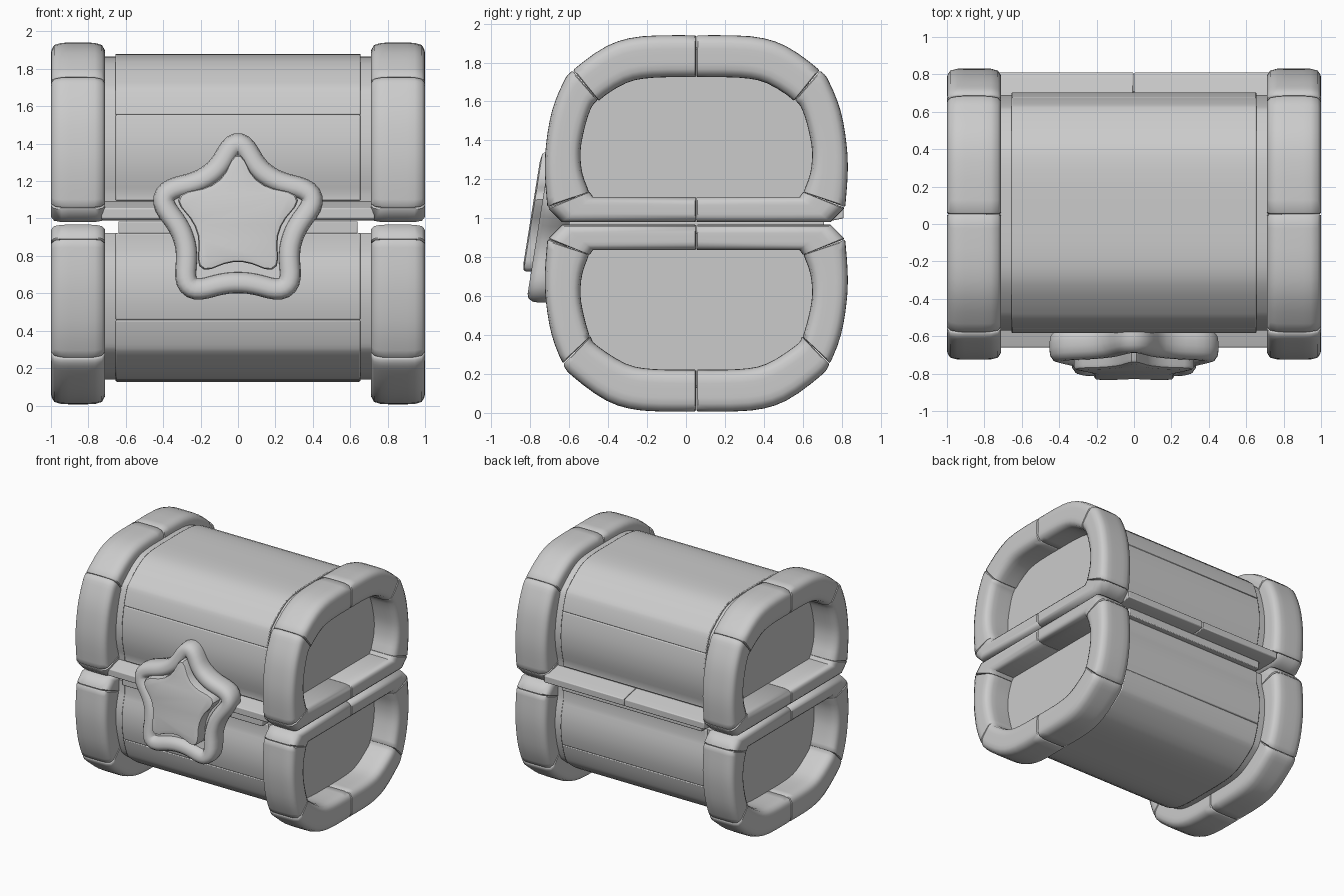
import bpy, bmesh, math
from mathutils import Vector

if "Cube" in bpy.data.objects:
    bpy.data.objects.remove(bpy.data.objects["Cube"])

grey = bpy.data.materials.new("plain grey")
grey.use_nodes = True
grey.diffuse_color = (0.6, 0.6, 0.6, 1)
grey.node_tree.nodes["Principled BSDF"].inputs["Base Color"].default_value = (0.6, 0.6, 0.6, 1)

CY = 0.053  # middle of the chest in y


def finish(name, bm, bevel=0.0, angle=40):
    """Turn a bmesh into a smooth-shaded object with an optional bevel."""
    bmesh.ops.recalc_face_normals(bm, faces=bm.faces)
    mesh = bpy.data.meshes.new(name)
    bm.to_mesh(mesh)
    bm.free()
    ob = bpy.data.objects.new(name, mesh)
    bpy.context.collection.objects.link(ob)
    mesh.materials.append(grey)
    if bevel:
        mod = ob.modifiers.new("soft edges", 'BEVEL')
        mod.width, mod.segments = bevel, 2
    bpy.ops.object.select_all(action='DESELECT')
    ob.select_set(True)
    bpy.context.view_layer.objects.active = ob
    bpy.ops.object.shade_smooth_by_angle(angle=math.radians(angle))


def loft(name, loops, closed=False, bevel=0.0, angle=40):
    """Skin a list of point loops; cap the ends unless the path is closed."""
    bm = bmesh.new()
    rows = [[bm.verts.new(p) for p in loop] for loop in loops]
    n = len(rows[0])
    pairs = list(zip(rows, rows[1:]))
    if closed:
        pairs.append((rows[-1], rows[0]))
    else:
        bm.faces.new(rows[0])
        bm.faces.new(rows[-1])
    for a, b in pairs:
        for i in range(n):
            j = (i + 1) % n
            bm.faces.new((a[i], a[j], b[j], b[i]))
    finish(name, bm, bevel, angle)


def extrude_x(name, profile, x0, x1, bevel=0.0):
    loft(name, [[(x, y, z) for y, z in profile] for x in (x0, x1)], bevel=bevel)


def smooth_path(pts, steps=3):
    """Catmull-Rom curve through the points."""
    out = []
    for i in range(len(pts) - 1):
        a, b, c, d = (pts[min(max(k, 0), len(pts) - 1)] for k in (i - 1, i, i + 1, i + 2))
        for s in range(steps):
            t = s / steps
            out.append(b + (c - a) * t / 2 + (a * 2 - b * 5 + c * 4 - d) * t * t / 2
                       + (b * 3 - a - c * 3 + d) * t ** 3 / 2)
    return out + [pts[-1]]


# Half of the end frame: outer (y, height) and inner (y, height)
STEPS = 3
arch = smooth_path([Vector(p) for p in (
    (0, .96, 0, .745), (.28, .955, .22, .742), (.46, .905, .36, .715), (.635, .78, .505, .625),
    (.685, .715, .545, .575), (.742, .57, .577, .47), (.772, .40, .595, .36),
    (.778, .25, .585, .25), (.765, .075, .55, .155))], STEPS)
sill = [Vector(p) for p in ((.765, .075, .55, .155), (.69, 0, .53, .13), (0, 0, 0, .13))]


def rounded_section(power=5.5, count=28):
    pts = []
    for i in range(count):
        a = math.tau * (i + .5) / count
        c, s = math.cos(a), math.sin(a)
        k = (abs(c) ** power + abs(s) ** power) ** (-1 / power)
        pts.append((c * k, s * k))
    return pts


SECTION = rounded_section()


def frame_piece(name, rows, side_x, side_y, to_z):
    """One rounded block of the end frame, slightly shrunk at both ends."""
    first, last = rows[0], rows[-1]
    gap0 = (rows[1] - first).normalized() * .002
    gap1 = (rows[-2] - last).normalized() * .002
    stations = [(first + gap0, .95), (first + gap0 * 5, 1.0)]
    stations += [(r, 1.0) for r in rows[1:-1]]
    stations += [(last + gap1 * 5, 1.0), (last + gap1, .95)]
    loops = []
    for r, k in stations:
        outer, inner = Vector(r[:2]), Vector(r[2:])
        mid, half = (outer + inner) / 2, (outer - inner) / 2
        loop = []
        for u, v in SECTION:
            p = mid + half * v * k
            loop.append((side_x * (.855 + .145 * u * k), CY + side_y * p.x, to_z(p.y)))
        loops.append(loop)
    loft(name, loops, angle=50)


def lid_z(h):
    return .98 + h


def base_z(h):
    return .967 - h


# End frames on lid and base
for part, to_z, cut in (("lid", lid_z, 3 * STEPS), ("base", base_z, 4 * STEPS)):
    for sx, xname in ((1, "left"), (-1, "right")):
        for sy, yname in ((1, "back"), (-1, "front")):
            tag = f"{part}_frame_{xname}_{yname}"
            frame_piece(tag + "_crown", arch[:cut + 1], sx, sy, to_z)
            frame_piece(tag + "_post", arch[cut:], sx, sy, to_z)
            frame_piece(tag + "_sill", sill, sx, sy, to_z)


def shell(top, inset, low):
    """Half outline of the chest body as (y, height), from the crown down."""
    pts = []
    for r in arch:
        y = r[2] + (r[0] - r[2]) * .27
        h = (r[3] + (r[1] - r[3]) * .27) * top / (.745 + .215 * .27)
        pts.append((y * (1 - inset / .64), h - inset * h / top))
    return [p for p in pts if p[1] > low] + [(pts[-1][0], low)]


def split(pts, h):
    """Cut the half outline at a height into an upper and a lower run."""
    for i, (a, b) in enumerate(zip(pts, pts[1:])):
        if b[1] < h <= a[1]:
            t = (a[1] - h) / (a[1] - b[1])
            cut = (a[0] + (b[0] - a[0]) * t, h)
            return pts[:i + 1] + [cut], [cut] + pts[i + 1:]


# Body cores and the raised planks over them
for part, to_z, top, seam, low in (("lid", lid_z, .90, .575, .115), ("base", base_z, .84, .51, .045)):
    def place(pts, sy=1):
        return [(CY + .007 + sy * y, to_z(h)) for y, h in pts]

    core = shell(top, .013, .012 if part == "lid" else .045)
    extrude_x(part + "_body", place(core) + place(core[1:], -1)[::-1], -.79, .79)
    out_up, out_low = split(shell(top, 0, low), seam)
    in_up, in_low = split(shell(top, .035, low), seam)
    crown = place(out_up[1:], -1)[::-1] + place(out_up)
    under = place(in_up)[::-1] + place(in_up[1:], -1)
    extrude_x(part + "_crown_plank", crown + under, -.655, .655, .008)
    for sy, yname in ((1, "back"), (-1, "front")):
        extrude_x(f"{part}_{yname}_plank", place(out_low, sy) + place(in_low, sy)[::-1],
                  -.655, .655, .008)

# Rim bars along the lid, split in the middle
for edge, inner, yname in ((-.66, -.5, "front"), (.81, .6, "back")):
    flat = edge * .93
    rim = [(edge, 1.0), (edge, 1.055), (flat, 1.07), (inner, 1.10), (inner, .988), (flat, .988)]
    for sx, xname in ((1, "left"), (-1, "right")):
        extrude_x(f"lid_rim_{yname}_{xname}", rim, sx * .003, sx * .73, .006)

# Lip between base and lid
extrude_x("base_lip", [(-.6, .92), (-.6, .985), (.71, .985), (.71, .92)], -.64, .64, .006)


# Star clasp, leaning back at the top
def star(points, rounds):
    """Rounded five-pointed outline; half given from top to bottom notch."""
    half = [Vector(p) for p in points]
    pts = half + [Vector((-p.x, p.y)) for p in half[-2:0:-1]]
    for _ in range(rounds):
        pts = [q for a, b in zip(pts, pts[1:] + pts[:1])
               for q in (a * .78 + b * .22, a * .22 + b * .78)]
    return pts


def lean(x, z, depth):
    return (x, -.745 - depth + (z - 1.0) * .16, z)


def normals(pts):
    n = len(pts)
    for i in range(n):
        t = (pts[(i + 1) % n] - pts[i - 1]).normalized()
        yield pts[i], Vector((-t.y, t.x))


ring_path = star(((0, 1.45), (.135, 1.215), (.445, 1.135), (.265, .89), (.288, .597), (0, .675)), 3)
loops = []
for p, nrm in normals(ring_path):
    loops.append([lean(*(p + nrm * .058 * u), -.075 + .082 * v) for u, v in rounded_section(2.8, 16)])
loft("star_ring", loops, closed=True, angle=60)

plate_path = star(((0, 1.385), (.1, 1.18), (.36, 1.125), (.205, .94), (.22, .70), (0, .785)), 2)
layers = []
for scale, depth in ((1.0, -.13), (1.0, .032), (.975, .046), (.85, .053)):
    layers.append([lean(p.x * scale, 1 + (p.y - 1) * scale, depth) for p in plate_path])
loft("star_plate", layers, angle=40)

backing = [[lean(p.x, p.y, d) for p in ring_path] for d in (-.15, -.04)]
loft("star_backing", backing)
